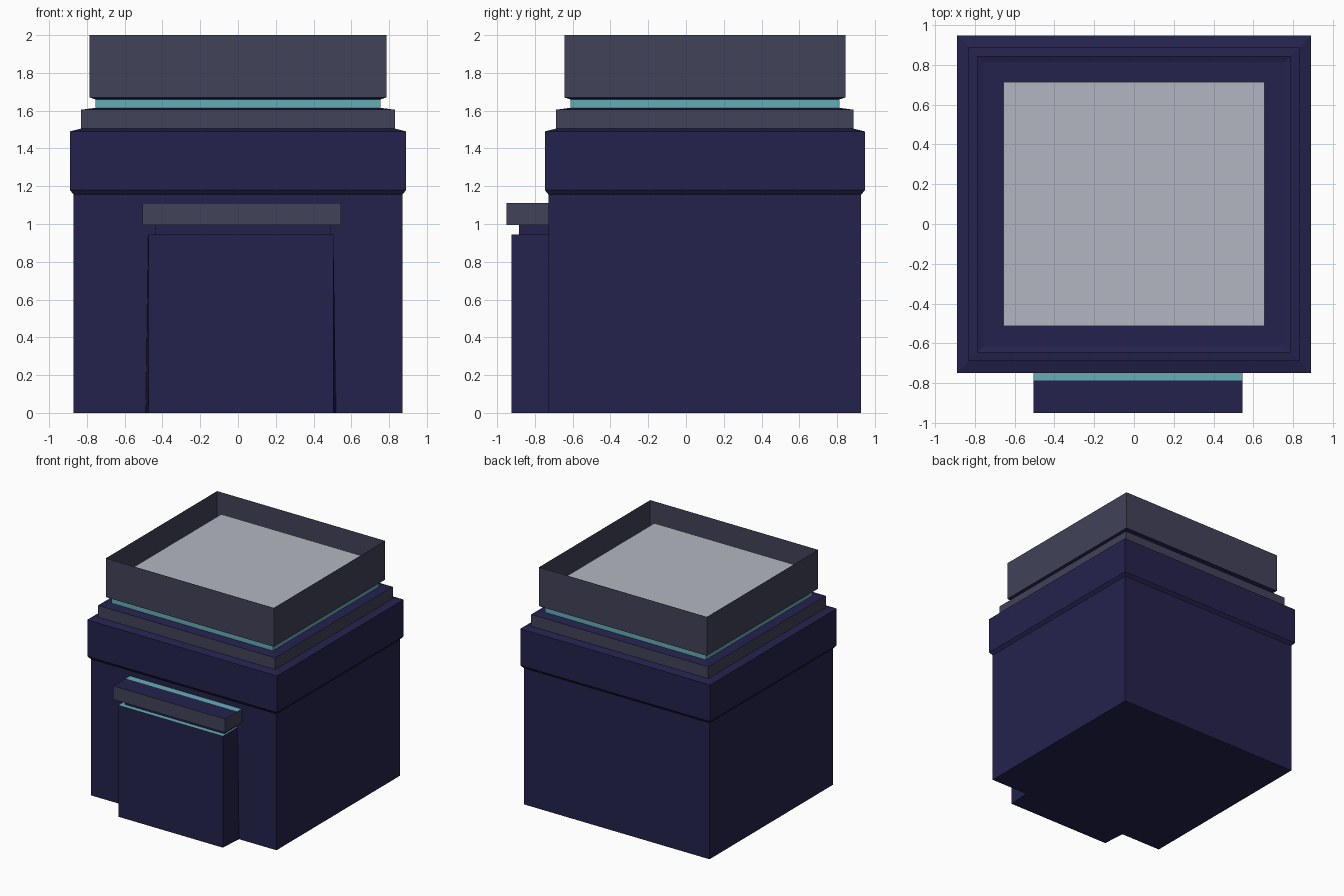
import bpy, bmesh

cube = bpy.data.objects.get("Cube")
if cube:
    bpy.data.objects.remove(cube, do_unlink=True)


def material(name, rgb):
    m = bpy.data.materials.new(name)
    m.use_nodes = True
    m.diffuse_color = (*rgb, 1)
    m.node_tree.nodes["Principled BSDF"].inputs["Base Color"].default_value = (*rgb, 1)
    return m


NAVY, GREY, TEAL, PALE = range(4)
MATERIALS = [
    material("navy", (0.018, 0.016, 0.073)),
    material("slate grey", (0.054, 0.054, 0.100)),
    material("teal", (0.13, 0.42, 0.47)),
    material("pale grey", (0.45, 0.47, 0.53)),
]
CENTRE_Y = 0.10   # centre of the square tower
DEPTH_CUT = 0.0425  # the tower is slightly shallower than wide


def finish(name, bm):
    mesh = bpy.data.meshes.new(name)
    bm.to_mesh(mesh)
    bm.free()
    for m in MATERIALS:
        mesh.materials.append(m)
    obj = bpy.data.objects.new(name, mesh)
    bpy.context.collection.objects.link(obj)
    return obj


def ring(bm, half, z):
    hy = half - DEPTH_CUT
    return [bm.verts.new((sx * half, CENTRE_Y + sy * hy, z))
            for sx, sy in ((-1, -1), (1, -1), (1, 1), (-1, 1))]


def tiers(name, profile, colours, bottom=None, top=None):
    """Stack square rings of (half width, height); one colour per band."""
    bm = bmesh.new()
    rings = [ring(bm, h, z) for h, z in profile]
    for low, high, colour in zip(rings, rings[1:], colours):
        for i in range(4):
            j = (i + 1) % 4
            bm.faces.new((low[i], low[j], high[j], high[i])).material_index = colour
    if bottom is not None:
        bm.faces.new(rings[0][::-1]).material_index = bottom
    if top is not None:
        bm.faces.new(rings[-1]).material_index = top
    return finish(name, bm)


def box(name, x, y, z, side=NAVY, top=NAVY, flare=0):
    """Box from ranges; flare widens the lower back edge."""
    bm = bmesh.new()
    bmesh.ops.create_cube(bm, size=1)
    for f in bm.faces:
        if f.normal.z > 0.5:
            f.material_index = top
        elif f.normal.z > -0.5:
            f.material_index = side
    for v in bm.verts:
        right, back, high = v.co.x > 0, v.co.y > 0, v.co.z > 0
        v.co = (x[right], y[back], z[high])
        if back and not high:
            v.co.x += flare if right else -flare
    return finish(name, bm)


# Main tower with overhanging band and stepped plinth
tiers("tower_body", [(0.87, 0), (0.87, 1.155)], [NAVY], bottom=NAVY)
tiers("overhang_band",
      [(0.87, 1.155), (0.89, 1.18), (0.89, 1.49), (0.83, 1.505)], [NAVY] * 3)
tiers("roof_step", [(0.83, 1.505), (0.83, 1.605), (0.755, 1.615)], [GREY, NAVY])
tiers("glow_strip", [(0.755, 1.615), (0.755, 1.66)], [TEAL], top=NAVY)

# Thin open parapet around the raised roof panel
tiers("parapet", [(0.755, 1.66), (0.787, 1.67), (0.787, 2.0)], [NAVY, GREY])
tiers("roof_panel", [(0.655, 1.885), (0.655, 1.89)], [PALE], bottom=PALE, top=PALE)

# Entrance block, recessed neck and canopy
WALL = CENTRE_Y - 0.87 + DEPTH_CUT
box("entrance_block", (-0.475, 0.505), (-0.925, WALL), (0, 0.945), top=TEAL, flare=0.014)
box("entrance_neck", (-0.44, 0.49), (-0.885, WALL), (0.945, 0.995))
box("canopy", (-0.505, 0.545), (-0.95, -0.785), (0.995, 1.11), side=GREY)
box("canopy_glow_strip", (-0.505, 0.545), (-0.785, WALL), (0.995, 1.11), side=GREY, top=TEAL)
